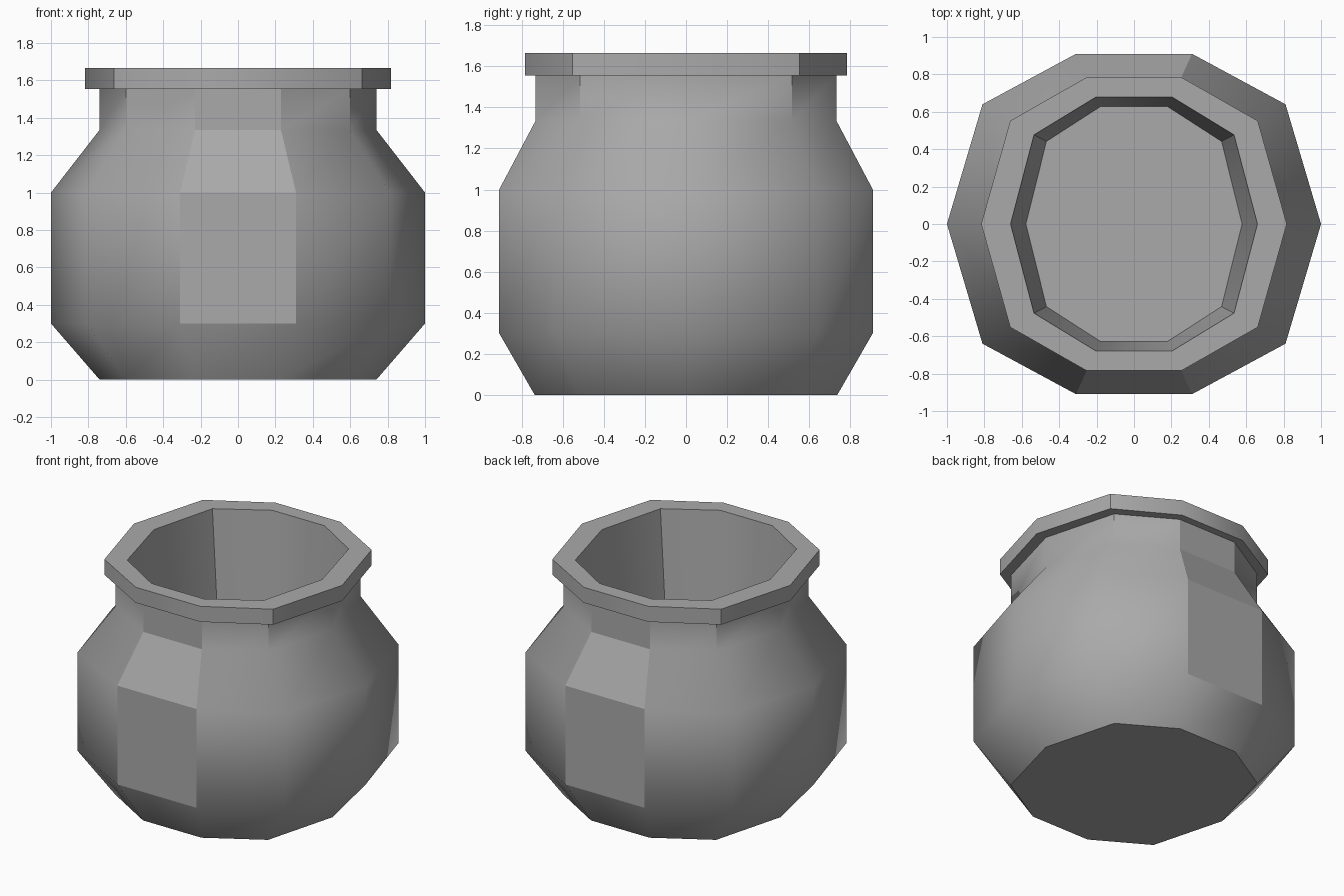
import bpy, bmesh, math

cube = bpy.data.objects.get("Cube")
if cube:
    bpy.data.objects.remove(cube, do_unlink=True)

# Single stone grey material
stone = bpy.data.materials.new("stone_grey")
stone.use_nodes = True
colour = (0.4, 0.4, 0.4, 1)
stone.diffuse_color = colour
stone.node_tree.nodes["Principled BSDF"].inputs["Base Color"].default_value = colour

# Ten-sided footprint, mirrored from one quarter
quarter = [(1, 0), (0.81, 0.64), (0.31, 0.91)]
half = quarter + [(-x, y) for x, y in reversed(quarter[1:])]
footprint = half + [(-x, -y) for x, y in half]

# Profile from the base, up the outside, over the lip and down inside:
# width scale, depth scale, height
profile = [
    (0.74, 0.81, 0),
    (1, 1, 0.30),
    (1, 1, 1.0),
    (0.74, 0.805, 1.335),
    (0.74, 0.805, 1.555),
    (0.817, 0.862, 1.555),
    (0.817, 0.862, 1.665),
    (0.66, 0.745, 1.665),
    (0.578, 0.69, 0.9),
]

bm = bmesh.new()
rings = [[bm.verts.new((x * sx, y * sy, z)) for x, y in footprint]
         for sx, sy, z in profile]
count = len(footprint)
for lower, upper in zip(rings, rings[1:]):
    for i in range(count):
        j = (i + 1) % count
        bm.faces.new((lower[i], lower[j], upper[j], upper[i]))

# Underside and inner floor
bm.faces.new(list(reversed(rings[0])))
bm.faces.new(rings[-1])
bmesh.ops.recalc_face_normals(bm, faces=bm.faces)

mesh = bpy.data.meshes.new("pot")
bm.to_mesh(mesh)
bm.free()
mesh.materials.append(stone)
pot = bpy.data.objects.new("pot", mesh)
bpy.context.collection.objects.link(pot)

bpy.ops.object.select_all(action='DESELECT')
bpy.context.view_layer.objects.active = pot
pot.select_set(True)
bpy.ops.object.shade_smooth_by_angle(angle=math.radians(40))

# Crisp flat panels in the middle of the front and back
for face in mesh.polygons:
    middle = face.center
    if abs(middle.x) < 0.05 and abs(middle.y) > 0.7 and 0.5 < middle.z < 1.5:
        face.use_smooth = False
